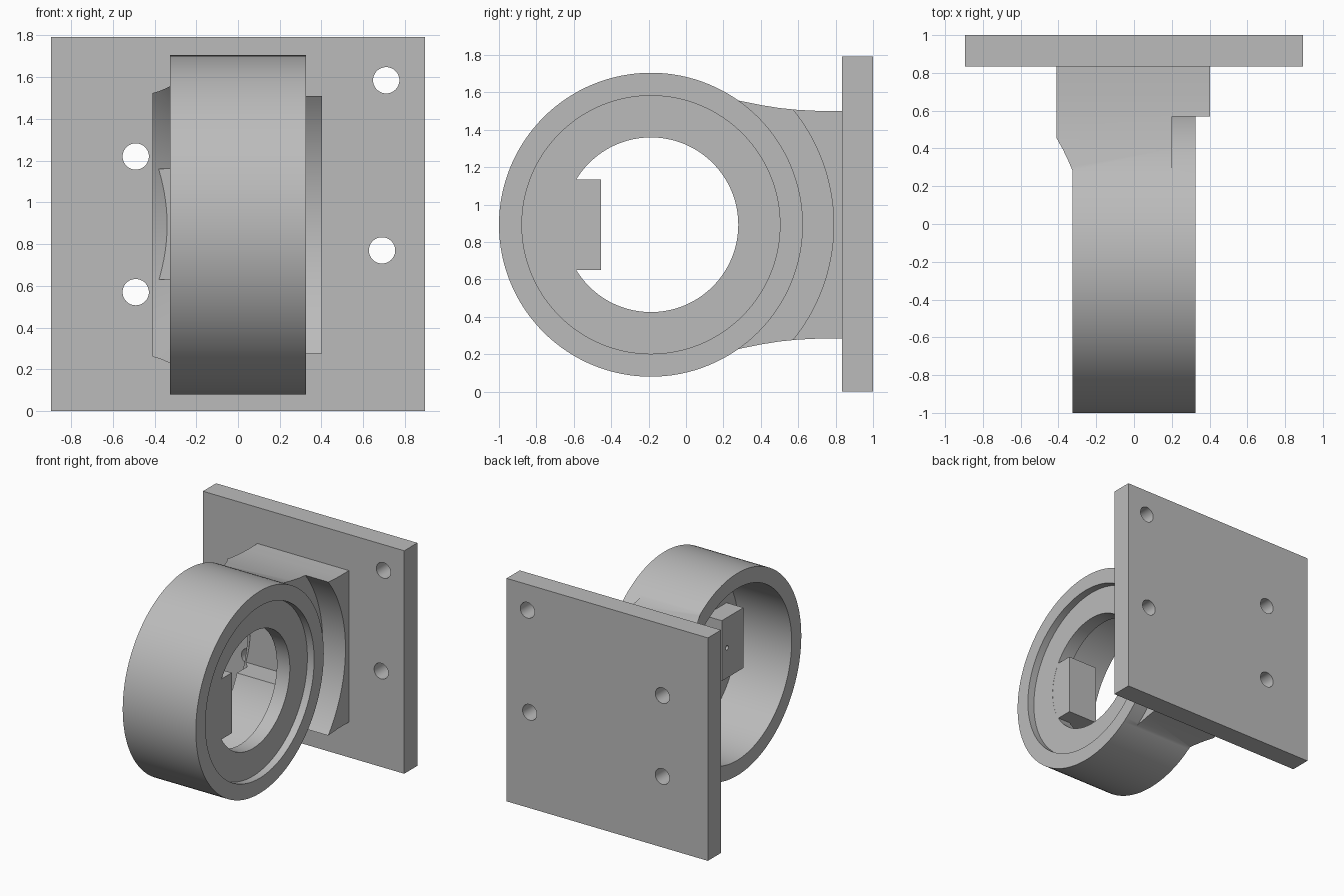
import bpy
import bmesh
import math
from mathutils import Matrix, Vector

if "Cube" in bpy.data.objects:
    bpy.data.objects.remove(bpy.data.objects["Cube"])

CY, CZ = -0.1875, 0.8925      # ring axis
R_OUT, R_BORE, R_HOLE = 0.8125, 0.69, 0.467

grey = bpy.data.materials.new("plain_grey")
grey.use_nodes = True
grey.diffuse_color = (0.5, 0.5, 0.5, 1)
grey.node_tree.nodes["Principled BSDF"].inputs["Base Color"].default_value = (0.5, 0.5, 0.5, 1)


def finish(name, bm):
    bmesh.ops.recalc_face_normals(bm, faces=bm.faces)
    mesh = bpy.data.meshes.new(name)
    bm.to_mesh(mesh)
    bm.free()
    mesh.materials.append(grey)
    obj = bpy.data.objects.new(name, mesh)
    bpy.context.collection.objects.link(obj)
    return obj


def box(name, low, high):
    bm = bmesh.new()
    low, high = Vector(low), Vector(high)
    bmesh.ops.create_cube(bm, size=1, matrix=Matrix.Translation((low + high) / 2)
                          @ Matrix.Diagonal((high - low).to_4d()))
    return finish(name, bm)


def rod(name, x0, x1, r0, r1=None, y=CY, z=CZ, sides=128):
    """Round part along x, with radius r0 at x0 and r1 at x1."""
    bm = bmesh.new()
    bmesh.ops.create_cone(bm, cap_ends=True, segments=sides, radius1=r0,
                          radius2=r0 if r1 is None else r1, depth=x1 - x0,
                          matrix=Matrix.Translation(((x0 + x1) / 2, y, z))
                          @ Matrix.Rotation(math.pi / 2, 4, "Y"))
    return finish(name, bm)


def combine(target, other, operation):
    mod = target.modifiers.new(operation.lower(), "BOOLEAN")
    mod.operation, mod.object, mod.solver = operation, other, "EXACT"
    bpy.context.view_layer.update()
    graph = bpy.context.evaluated_depsgraph_get()
    mesh = bpy.data.meshes.new_from_object(target.evaluated_get(graph))
    target.modifiers.clear()
    target.data = mesh
    bpy.data.objects.remove(other)


def cut(target, other):
    combine(target, other, "DIFFERENCE")


# Neck block with gently flared top and bottom
flare = [(0.2, 0.685), (0.28, 0.664), (0.4, 0.64), (0.5, 0.624), (0.6, 0.614), (0.7, 0.609), (0.85, 0.609)]
outline = [(y, CZ + h) for y, h in flare] + [(y, CZ - h) for y, h in reversed(flare)]
bm = bmesh.new()
face = bm.faces.new([bm.verts.new((-0.41, y, z)) for y, z in outline])
side = bmesh.ops.extrude_face_region(bm, geom=[face])
bmesh.ops.translate(bm, vec=(0.813, 0, 0), verts=[v for v in side["geom"] if isinstance(v, bmesh.types.BMVert)])
body = finish("ring_and_neck", bm)

# Clearance on one side, conical relief on the other
cut(body, rod("clearance", 0.2, 0.6, 0.977))
cut(body, rod("relief", -0.525, -0.325, 1.02, R_OUT))

# Ring with open bore and a cable slot in the neck
combine(body, rod("ring", -0.325, 0.325, R_OUT), "UNION")
cut(body, rod("bore", -0.6, 0.6, R_BORE))
cut(body, box("slot", (-0.6, 0.3, 0.63), (0.19, 0.64, 1.16)))

# End disc with its round opening, set back in the bore
disc = rod("end_disc", 0.15, 0.265, R_BORE + 0.004)
cut(disc, rod("opening", 0, 0.5, R_HOLE))

# Inner lug with a small pin hole
lug = box("inner_lug", (0.0, -0.73, 0.65), (0.264, -0.455, 1.135))
cut(lug, rod("pin_hole", -0.1, 0.12, 0.018, y=-0.52, z=CZ, sides=24))

# Mounting plate with four bolt holes
plate = box("mounting_plate", (-0.895, 0.833, 0), (0.895, 1, 1.792))
for x, z in [(0.71, 1.585), (0.69, 0.77), (-0.49, 1.22), (-0.49, 0.57)]:
    bolt = rod("bolt_hole", -0.3, 0.3, 0.063, y=0, z=0, sides=48)
    bolt.data.transform(Matrix.Translation((x, 0.92, z)) @ Matrix.Rotation(math.pi / 2, 4, "Z"))
    cut(plate, bolt)

# Smooth round walls, crisp edges
bpy.ops.object.select_all(action="DESELECT")
for obj in (body, disc, lug, plate):
    obj.select_set(True)
bpy.context.view_layer.objects.active = body
bpy.ops.object.shade_smooth_by_angle(angle=math.radians(25))
